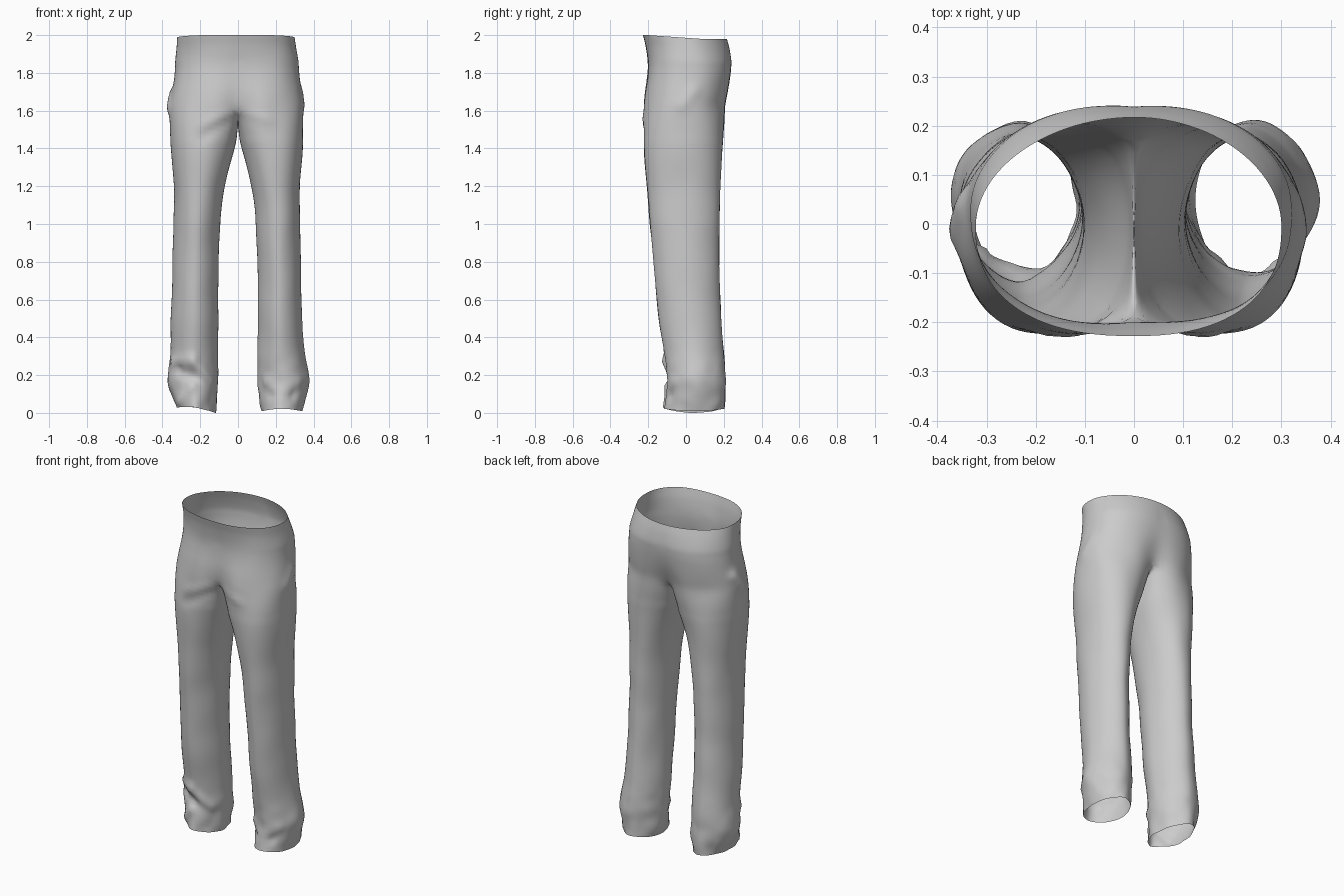
import bpy, bmesh, math
from mathutils import Vector, noise

if "Cube" in bpy.data.objects:
    bpy.data.objects.remove(bpy.data.objects["Cube"])

N, ARC = 64, 48            # points round a leg, of which ARC continue up into the seat
CROTCH, SEAT, BLEND = 1.525, 1.62, 1.05

# height, inner x, outer x (left, right of picture), front y, back y
LEG = [
    (0.00, .120, .328, .342, -.120, .204),
    (0.08, .110, .352, .360, -.108, .207),
    (0.18, .104, .370, .378, -.100, .207),
    (0.32, .104, .358, .354, -.117, .199),
    (0.50, .106, .355, .338, -.145, .186),
    (0.75, .103, .348, .335, -.168, .177),
    (1.00, .095, .340, .330, -.190, .177),
    (1.20, .077, .338, .326, -.208, .182),
    (1.40, .045, .352, .340, -.226, .192),
    (1.62, .000, .362, .346, -.237, .218)]
# height, half width (left, right), front y, back y, cleft at the centre
SEAT_ROWS = [
    (1.62, .362, .346, -.237, .218, .24),
    (1.70, .350, .337, -.227, .233, .14),
    (1.78, .338, .328, -.214, .243, .07),
    (1.86, .332, .322, -.207, .246, .03),
    (1.94, .325, .308, -.214, .233, .01),
    (2.00, .322, .300, -.228, .217, .00)]
# folds in the cloth: start, end, width, height
FOLDS = [
    ((-.03, -.18, 1.60), (-.20, -.24, 1.52), .024, .008),
    ((-.06, -.19, 1.54), (-.20, -.23, 1.45), .025, -.007),
    ((.03, -.18, 1.60), (.19, -.24, 1.54), .022, .007),
    ((-.35, .04, 1.69), (-.37, -.02, 1.61), .032, .016),
    ((.34, .04, 1.70), (.35, -.02, 1.63), .035, .008),
    ((-.34, -.02, .27), (-.24, -.12, .28), .025, .014),
    ((-.23, -.12, .26), (-.14, -.05, .16), .025, .014),
    ((-.31, -.06, .22), (-.22, -.11, .18), .026, -.022),
    ((-.22, -.11, .17), (-.31, -.06, .05), .022, .012),
    ((.15, -.05, .16), (.31, -.05, .16), .028, .012),
    ((.16, -.08, .09), (.29, -.08, .09), .020, -.014)]


def lookup(table, z):
    """Smooth interpolation through the rows of a table."""
    i = max(0, min(len(table) - 2, sum(r[0] <= z for r in table) - 1))
    a, b = table[i], table[i + 1]
    p, q = table[max(i - 1, 0)], table[min(i + 2, len(table) - 1)]
    h = b[0] - a[0]
    t = (z - a[0]) / h
    out = []
    for j in range(1, len(a)):
        m0 = (b[j] - p[j]) / (b[0] - p[0]) * h
        m1 = (q[j] - a[j]) / (q[0] - a[0]) * h
        out.append((2*t**3 - 3*t*t + 1) * a[j] + (t**3 - 2*t*t + t) * m0
                   + (3*t*t - 2*t**3) * b[j] + (t**3 - t*t) * m1)
    return out


def power(v, n):
    return math.copysign(abs(v) ** (2 / n), v)


def mix(z, z0, z1, a, b):
    t = max(0, min(1, (z - z0) / (z1 - z0)))
    return a + (b - a) * t


def leg_point(k, z, side):
    """Creased, slightly diamond-shaped leg section."""
    inner, left, right, front, back = lookup(LEG, z)
    outer = left if side < 0 else right
    a = math.radians(-135 + 360 * k / N)
    low = 2.0 if side < 0 and 0 < a < math.pi / 2 else 1.8
    n = mix(z, .8, 1.5, low, 2.25)
    x = (inner + outer) / 2 + (outer - inner) / 2 * power(math.cos(a), n)
    y = (front + back) / 2 + (back - front) / 2 * power(math.sin(a), n)
    return Vector((x, y, z))


def seat_point(k, z, side):
    left, right, front, back, cleft = lookup(SEAT_ROWS, z)
    width = left if side < 0 else right
    a = math.radians(-90 + 180 * k / ARC)
    n = 2.35 if a < 0 else mix(z, 1.8, 2, 2.25, 1.95)
    x = 0 if k in (0, ARC) else width * power(math.cos(a), n)
    y = (front + back) / 2 + (back - front) / 2 * power(math.sin(a), n)
    y *= 1 - cleft * max(0, 1 - x / .16) ** 2
    return Vector((x, y, z))


def crotch_point(k, side):
    """Top ring of a leg: seat outline outside, saddle seam inside."""
    if k <= ARC:
        return seat_point(k, SEAT, side)
    t = (k - ARC) / (N - ARC)
    y = seat_point(ARC, SEAT, side).y * (1 - t) + seat_point(0, SEAT, side).y * t
    return Vector((0, y, CROTCH + (SEAT - CROTCH) * (2 * t - 1) ** 2))


def build_half(bm, side):
    def vert(p):
        return bm.verts.new((p.x * side, p.y, p.z))

    rows = []
    # leg tube from hem to crotch
    for i in range(73):
        z = SEAT * i / 72
        row = []
        for k in range(N):
            p = leg_point(k, z, side)
            u = max(0, (z - BLEND) / (SEAT - BLEND))
            c = crotch_point(k, side)
            q = p.lerp(c, u ** 3)
            q.z = z if u == 0 else BLEND + (c.z - BLEND) * u
            if i < 8:      # sagging hem, lifted on the outside of one leg
                a = math.radians(-135 + 360 * k / N)
                lift = .013 - .007 * math.cos(2 * a)
                if side < 0:
                    lift += .014 * math.cos(a) + .006
                q.z += (1 - i / 8) * lift
            row.append(vert(q))
        rows.append(row)
    for a, b in zip(rows, rows[1:]):
        for k in range(N):
            j = (k + 1) % N
            bm.faces.new((a[k], a[j], b[j], b[k]))
    # seat from crotch to waist
    last = rows[-1][:ARC + 1]
    for i in range(1, 25):
        z = SEAT + (2 - SEAT) * i / 24
        row = []
        for k in range(ARC + 1):
            p = seat_point(k, z, side)
            p.z -= .02 * mix(z, 1.8, 2, 0, 1) * mix(p.y, -.2, .08, 0, 1)
            row.append(vert(p))
        for k in range(ARC):
            bm.faces.new((last[k], last[k + 1], row[k + 1], row[k]))
        last = row


def press_folds(bm):
    bm.normal_update()
    moves = []
    for v in bm.verts:
        h = .004 * noise.noise(Vector((v.co.x * 7, v.co.y * 7, v.co.z * 5)))
        h += .012 * max(0, 1 - v.co.z / .35) * noise.noise(v.co * 13)
        for a, b, w, amp in FOLDS:
            a, b = Vector(a), Vector(b)
            d = b - a
            t = max(0, min(1, (v.co - a).dot(d) / d.length_squared))
            h += amp * math.exp(-((v.co - a - d * t).length / w) ** 2)
        moves.append(v.normal * h * min(1, max(0, (2 - v.co.z) / .1)))
    for v, m in zip(bm.verts, moves):
        v.co += m


# trousers: two halves welded along the centre seam
bm = bmesh.new()
build_half(bm, -1)
build_half(bm, 1)
bmesh.ops.remove_doubles(bm, verts=bm.verts, dist=.0005)
bmesh.ops.recalc_face_normals(bm, faces=bm.faces)
front = min(bm.faces, key=lambda f: (f.calc_center_median() - Vector((0, -.21, 1.85))).length)
if front.normal.y > 0:
    bmesh.ops.reverse_faces(bm, faces=bm.faces)
# soften the join of legs and seat
for i in range(6):
    bmesh.ops.smooth_vert(bm, verts=[v for v in bm.verts if 1.45 < v.co.z < 1.85], factor=.5,
                          use_axis_x=True, use_axis_y=True, use_axis_z=True)
press_folds(bm)
low = min(v.co.z for v in bm.verts)
for v in bm.verts:
    v.co.z -= low * max(0, 1 - v.co.z)
mesh = bpy.data.meshes.new("trousers")
bm.to_mesh(mesh)
bm.free()
for f in mesh.polygons:
    f.use_smooth = True
trousers = bpy.data.objects.new("trousers", mesh)
bpy.context.collection.objects.link(trousers)
